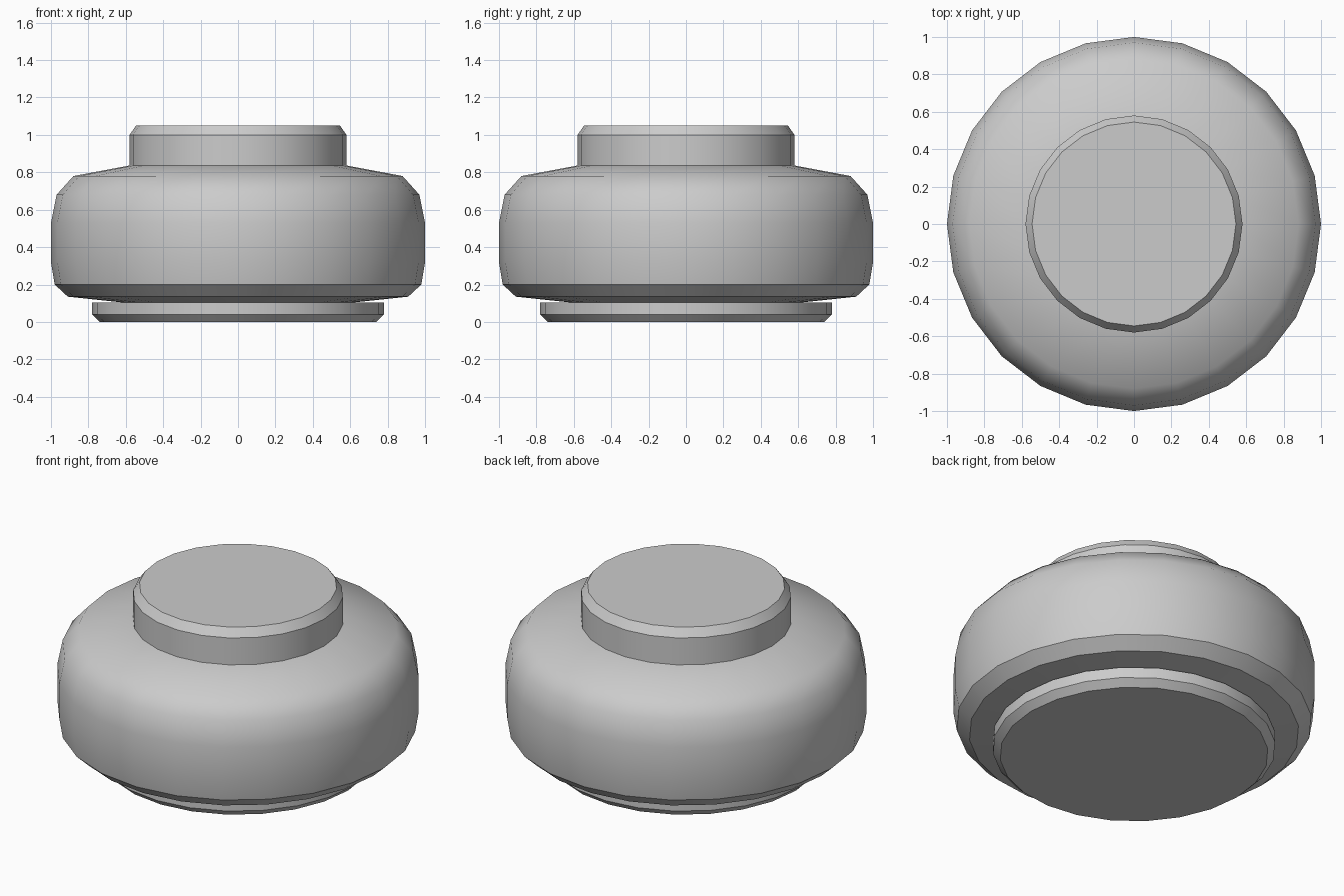
import bpy
import bmesh
from math import cos, sin, pi

cube = bpy.data.objects.get("Cube")
if cube:
    bpy.data.objects.remove(cube)

SIDES = 24

grey = bpy.data.materials.new("plain grey")
grey.use_nodes = True
colour = (0.6, 0.6, 0.6, 1)
grey.diffuse_color = colour
grey.node_tree.nodes["Principled BSDF"].inputs["Base Color"].default_value = colour


def lathe(name, profile, smooth=False, sharp_rings=()):
    """Revolve (radius, height) points, bottom to top, and cap both ends."""
    bm = bmesh.new()
    rings = []
    for r, z in profile:
        angles = [2 * pi * i / SIDES for i in range(SIDES)]
        rings.append([bm.verts.new((r * cos(a), r * sin(a), z)) for a in angles])
    for low, high in zip(rings, rings[1:]):
        for i in range(SIDES):
            j = (i + 1) % SIDES
            bm.faces.new((low[i], low[j], high[j], high[i])).smooth = smooth
    bm.faces.new(rings[0][::-1])
    bm.faces.new(rings[-1])
    for k in sharp_rings:
        for i in range(SIDES):
            bm.edges.get((rings[k][i], rings[k][(i + 1) % SIDES])).smooth = False
    mesh = bpy.data.meshes.new(name)
    bm.to_mesh(mesh)
    bm.free()
    mesh.materials.append(grey)
    obj = bpy.data.objects.new(name, mesh)
    bpy.context.collection.objects.link(obj)
    return obj


# Chamfered foot disc
lathe("base_disc", [(0.74, 0), (0.78, 0.04), (0.78, 0.105)], True, (0, 1, 2))

# Rounded main body with a crisp lower bevel
lathe("body", [(0.58, 0.10), (0.91, 0.135), (0.98, 0.20), (1.0, 0.32), (1.0, 0.53),
               (0.97, 0.68), (0.88, 0.78), (0.56, 0.84)], True, (0, 1, 2, 7))

# Chamfered cap on top
lathe("top_cap", [(0.58, 0.83), (0.58, 1.0), (0.545, 1.05)], True, (0, 1, 2))
